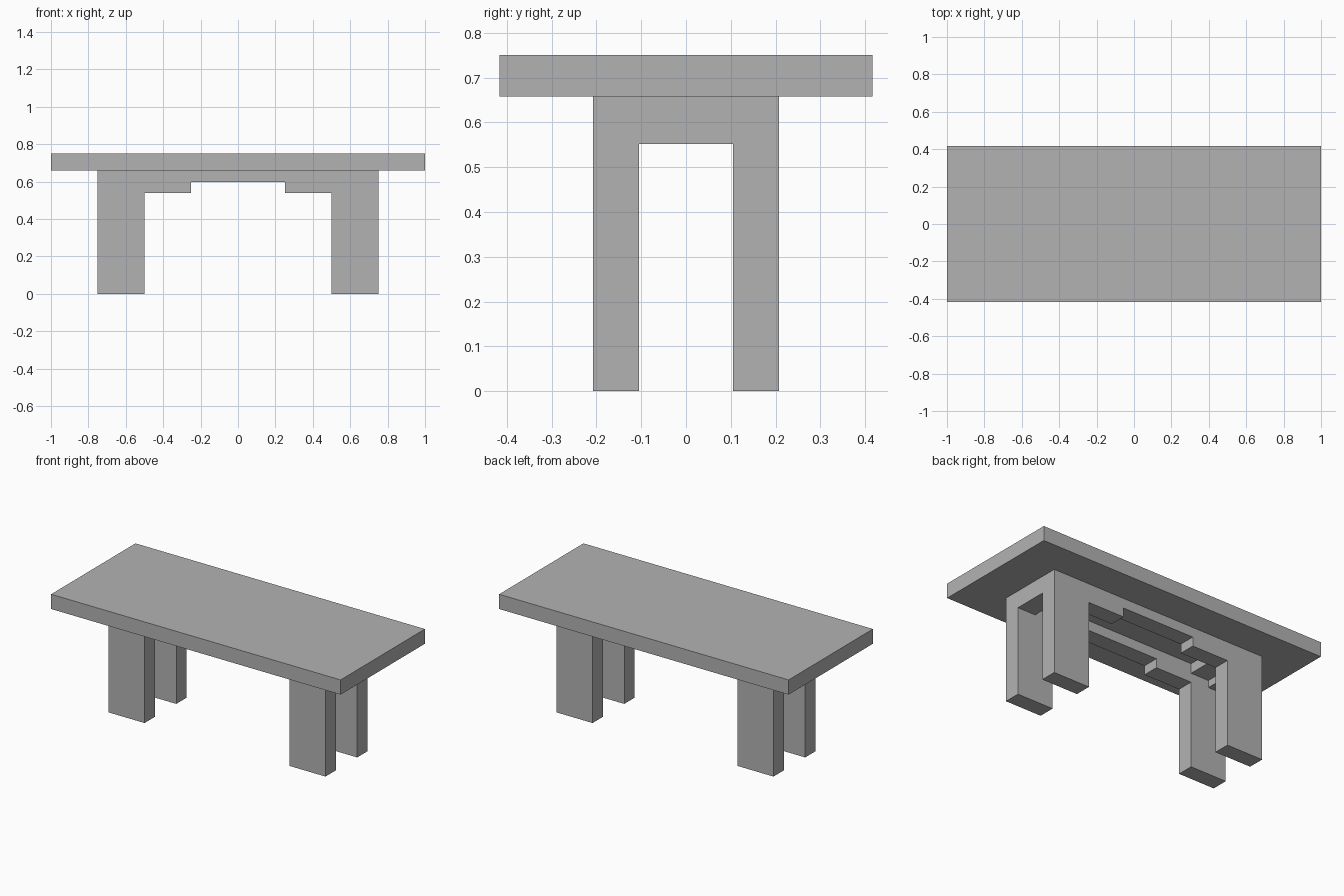
import bpy
import bmesh

if "Cube" in bpy.data.objects:
    bpy.data.objects.remove(bpy.data.objects["Cube"])

grey = bpy.data.materials.new("stone_grey")
grey.diffuse_color = (0.45, 0.45, 0.45, 1)
grey.use_nodes = True
grey.node_tree.nodes["Principled BSDF"].inputs["Base Color"].default_value = grey.diffuse_color

# Key heights and frame measures
TOP, UNDER = 0.75, 0.658
SIDE_LOW, SIDE_HIGH = 0.54, 0.597   # underside of side aprons: brackets, middle
END_LOW = 0.552                     # underside of end rails
X_OUT, X_MID, X_IN, X_STEP = 0.75, 0.625, 0.5, 0.25
Y_OUT, Y_IN = 0.208, 0.105


def prism(name, outline, axis, lo, hi):
    """Extrude a closed (horizontal, z) outline along axis 'x' or 'y'."""
    bm = bmesh.new()
    place = (lambda h, z: (lo, h, z)) if axis == "x" else (lambda h, z: (h, lo, z))
    face = bm.faces.new([bm.verts.new(place(h, z)) for h, z in outline])
    ext = bmesh.ops.extrude_face_region(bm, geom=[face])
    shift = (hi - lo, 0, 0) if axis == "x" else (0, hi - lo, 0)
    verts = [v for v in ext["geom"] if isinstance(v, bmesh.types.BMVert)]
    bmesh.ops.translate(bm, verts=verts, vec=shift)
    bmesh.ops.recalc_face_normals(bm, faces=bm.faces)
    mesh = bpy.data.meshes.new(name)
    bm.to_mesh(mesh)
    bm.free()
    mesh.materials.append(grey)
    obj = bpy.data.objects.new(name, mesh)
    bpy.context.collection.objects.link(obj)


def rect(h0, h1, z0, z1):
    return [(h0, z0), (h1, z0), (h1, z1), (h0, z1)]


# Table top slab
prism("table_top", rect(-1, 1, UNDER, TOP), "y", -0.416, 0.416)

# Front and back frames: two legs joined by a stepped apron
half = [(X_STEP, SIDE_HIGH), (X_STEP, SIDE_LOW), (X_IN, SIDE_LOW),
        (X_IN, 0), (X_OUT, 0), (X_OUT, UNDER)]
frame = half + [(-x, z) for x, z in reversed(half)]
prism("front_leg_frame", frame, "y", -Y_OUT, -Y_IN)
prism("back_leg_frame", frame, "y", Y_IN, Y_OUT)

# End rails between the legs: deep outside, stepped up on the inside
for side, s in (("right", 1), ("left", -1)):
    rail = [(s * X_OUT, UNDER), (s * X_OUT, END_LOW), (s * X_MID, END_LOW),
            (s * X_MID, SIDE_HIGH), (s * X_IN, SIDE_HIGH), (s * X_IN, UNDER)]
    prism(side + "_end_rail", rail, "y", -Y_IN, Y_IN)
